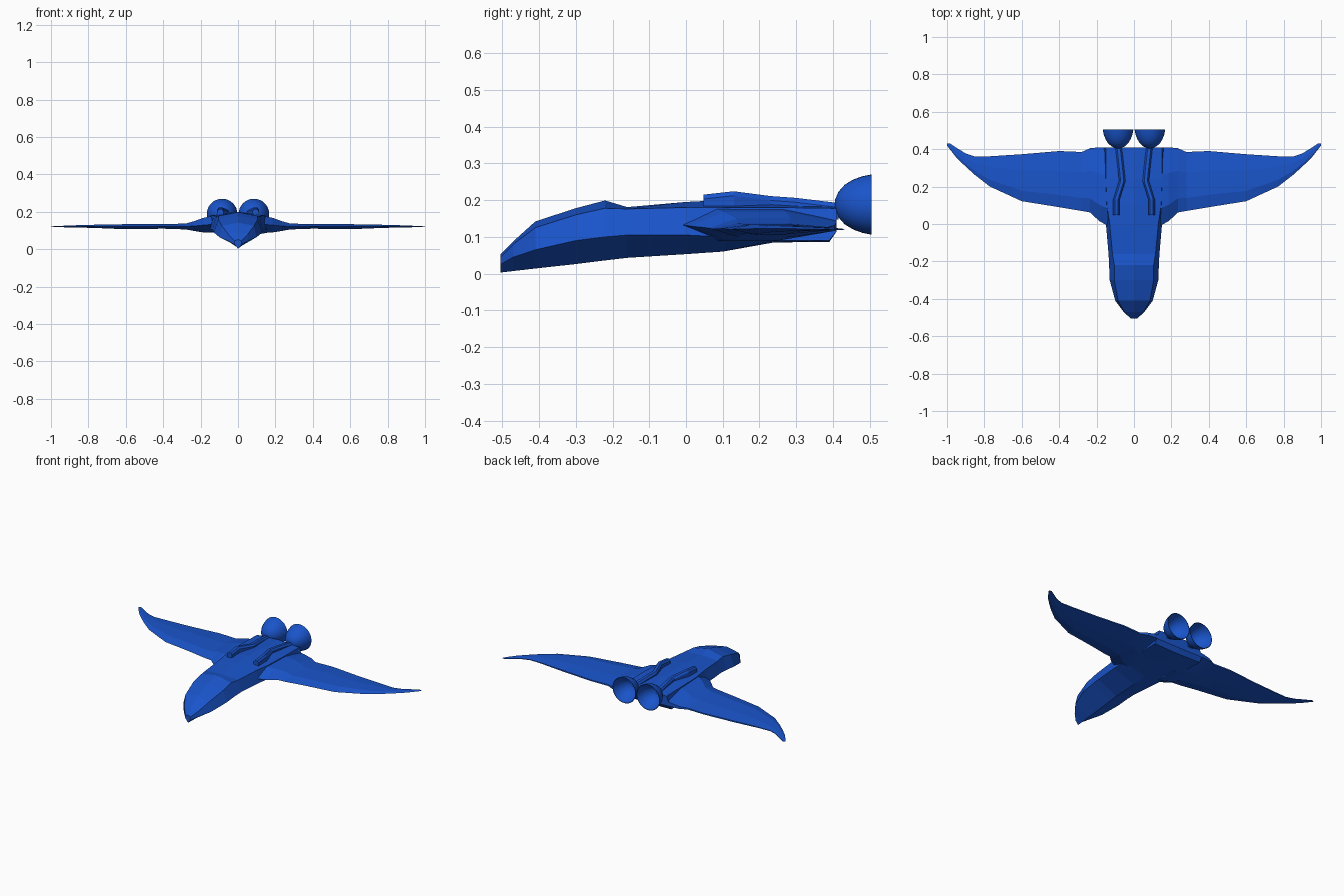
import bpy, bmesh, math
from mathutils import Vector

blue = bpy.data.materials.new("blue_paint")
blue.diffuse_color = (0.01, 0.09, 0.6, 1)


def loft(name, rings, caps=True):
    """Skin a list of closed rings into one mesh object."""
    bm = bmesh.new()
    vr = [[bm.verts.new(p) for p in r] for r in rings]
    n = len(vr[0])
    for a, b in zip(vr, vr[1:]):
        for i in range(n):
            j = (i + 1) % n
            bm.faces.new((a[i], a[j], b[j], b[i]))
    if caps:
        bm.faces.new(vr[0])
        bm.faces.new(vr[-1])
    bmesh.ops.recalc_face_normals(bm, faces=bm.faces)
    me = bpy.data.meshes.new(name)
    bm.to_mesh(me)
    bm.free()
    ob = bpy.data.objects.new(name, me)
    bpy.context.collection.objects.link(ob)
    me.materials.append(blue)
    return ob


def mirror(ob):
    ob.modifiers.new("mirror", 'MIRROR').use_mirror_merge = False


# Fuselage: y, keel z, chine (x, z), shoulder (x, z), spine z
stations = [
    (-0.505, 0.003, 0.018, 0.025, 0.018, 0.045, 0.052),
    (-0.47, 0.007, 0.055, 0.045, 0.052, 0.080, 0.088),
    (-0.41, 0.014, 0.100, 0.065, 0.085, 0.125, 0.142),
    (-0.30, 0.026, 0.130, 0.090, 0.105, 0.160, 0.178),
    (-0.22, 0.036, 0.133, 0.100, 0.105, 0.178, 0.199),
    (-0.16, 0.043, 0.136, 0.105, 0.115, 0.176, 0.181),
    (0.00, 0.053, 0.150, 0.105, 0.130, 0.180, 0.195),
    (0.10, 0.060, 0.155, 0.100, 0.145, 0.180, 0.200),
    (0.24, 0.085, 0.165, 0.090, 0.150, 0.180, 0.196),
    (0.39, 0.086, 0.170, 0.090, 0.150, 0.178, 0.188),
    (0.41, 0.115, 0.170, 0.116, 0.150, 0.176, 0.186),
]
rings = []
for y, zk, cx, cz, sx, sz, zt in stations:
    rings.append([(0, y, zk), (cx, y, cz), (sx, y, sz), (0, y, zt),
                  (-sx, y, sz), (-cx, y, cz)])
loft("fuselage", rings)

# Wing: x, leading y, trailing y, bottom z, top z
span = [
    (0.12, -0.02, 0.41, 0.088, 0.180),
    (0.185, 0.015, 0.41, 0.090, 0.168),
    (0.235, 0.062, 0.405, 0.098, 0.150),
    (0.28, 0.070, 0.385, 0.106, 0.137),
    (0.40, 0.090, 0.390, 0.110, 0.135),
    (0.60, 0.122, 0.373, 0.107, 0.134),
    (0.77, 0.200, 0.362, 0.114, 0.131),
    (0.85, 0.262, 0.360, 0.116, 0.129),
    (0.90, 0.307, 0.377, 0.117, 0.127),
    (0.95, 0.355, 0.408, 0.118, 0.125),
    (0.985, 0.400, 0.431, 0.118, 0.123),
    (1.0, 0.420, 0.430, 0.119, 0.121),
]
rings = []
for x, y0, y1, zb, zt in span:
    c, m = y1 - y0, (zb + zt) / 2
    rings.append([(x, y0, m), (x, y0 + 0.22 * c, zt), (x, y0 + 0.65 * c, zt),
                  (x, y1, m + 0.3 * (zt - m)), (x, y1, m - 0.3 * (m - zb)),
                  (x, y0 + 0.6 * c, zb), (x, y0 + 0.25 * c, zb)])
mirror(loft("wing", rings))

# Fuel pipes along the back: x, y, top z
path = [(0.094, 0.048, 0.215), (0.094, 0.13, 0.224), (0.063, 0.23, 0.211),
        (0.070, 0.30, 0.206), (0.083, 0.415, 0.192)]
rings = []
for x, y, z in path:
    w, b = 0.017, z - 0.045
    rings.append([(x - w, y, b), (x + w, y, b), (x + w, y, z - 0.012),
                  (x + 0.5 * w, y, z), (x - 0.5 * w, y, z), (x - w, y, z - 0.012)])
mirror(loft("fuel_pipe", rings))

# Engine bells: open bowls, outer skin then inner skin
profile = [(0.012, 0.405), (0.035, 0.415), (0.054, 0.432), (0.068, 0.455),
           (0.077, 0.48), (0.082, 0.505), (0.079, 0.505), (0.074, 0.482),
           (0.064, 0.458), (0.050, 0.437), (0.032, 0.421), (0.010, 0.413)]
rings = []
for r, y in profile:
    rings.append([(0.085 + r * math.cos(k * math.tau / 32), y,
                   0.188 + r * math.sin(k * math.tau / 32)) for k in range(32)])
bell = loft("engine_bell", rings)
mirror(bell)
bpy.context.view_layer.objects.active = bell
bell.select_set(True)
bpy.ops.object.shade_smooth_by_angle(angle=math.radians(40))
